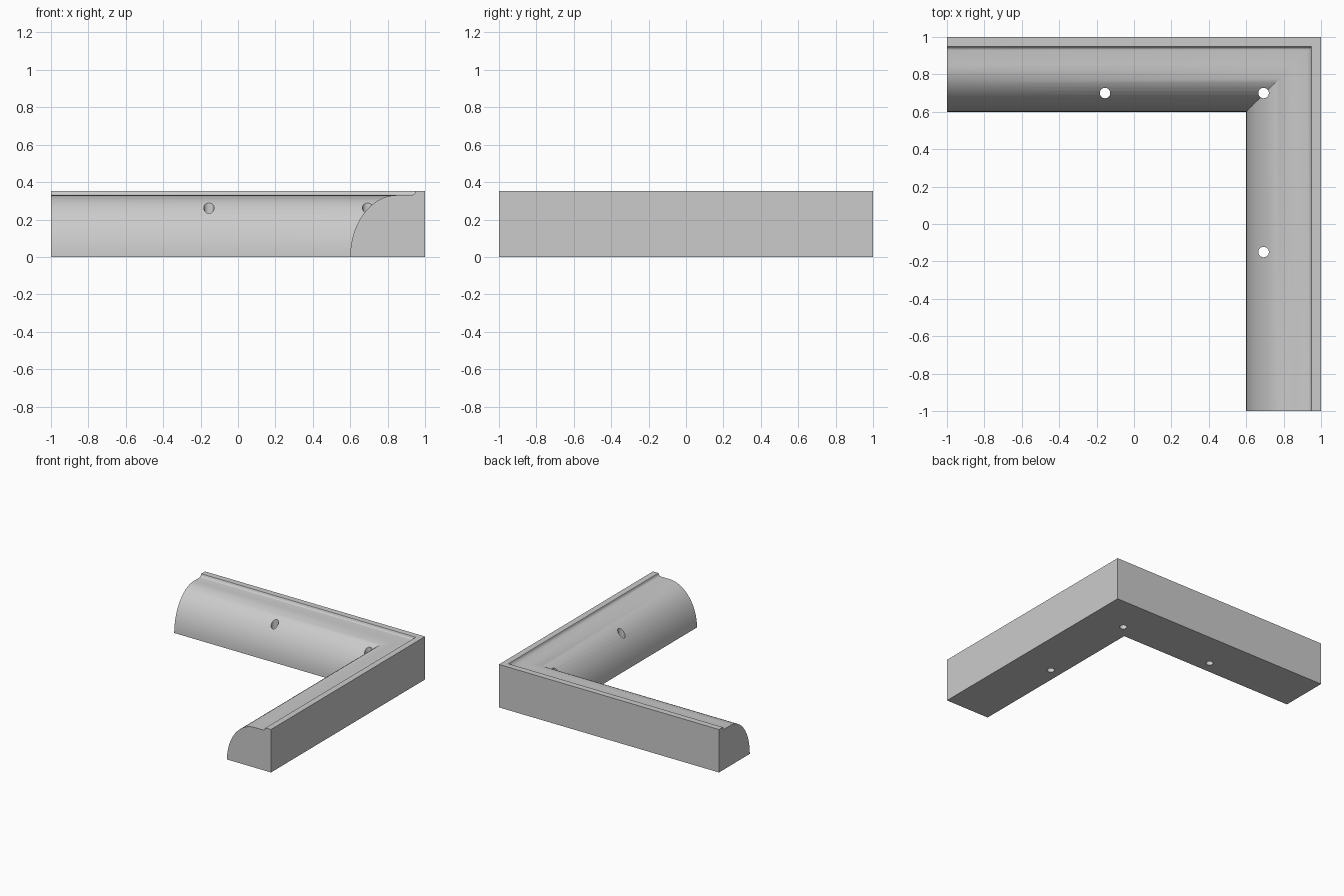
import bpy, bmesh, math

cube = bpy.data.objects.get("Cube")
if cube:
    bpy.data.objects.remove(cube, do_unlink=True)

grey = bpy.data.materials.new("plain grey")
grey.use_nodes = True
colour = (0.6, 0.6, 0.6, 1)
grey.diffuse_color = colour
grey.node_tree.nodes["Principled BSDF"].inputs["Base Color"].default_value = colour

INNER, OUTER, TOP, LEDGE = 0.6, 1.0, 0.353, 0.33

# Moulding section: rounded inner face, flat ledge, small cove, raised outer rim
section = []
for i in range(17):
    a = math.pi / 2 * i / 16
    section.append((INNER + 0.25 * (1 - math.cos(a)), LEDGE * math.sin(a)))
for i in range(5):
    a = math.pi / 2 * i / 4
    section.append((0.928 + 0.02 * math.sin(a), LEDGE + 0.02 * (1 - math.cos(a))))
section += [(0.95, TOP), (OUTER, TOP), (OUTER, 0)]

# Sweep the section along two arms with a mitred corner
bm = bmesh.new()
rings = [[bm.verts.new(place(u) + (z,)) for u, z in section]
         for place in (lambda u: (-1, u), lambda u: (u, u), lambda u: (u, -1))]
n = len(section)
for r, s in zip(rings, rings[1:]):
    for i in range(n):
        j = (i + 1) % n
        bm.faces.new((r[i], r[j], s[j], s[i]))
bm.faces.new(rings[0])
bm.faces.new(rings[-1])
bmesh.ops.recalc_face_normals(bm, faces=bm.faces)
mesh = bpy.data.meshes.new("corner_moulding")
bm.to_mesh(mesh)
bm.free()
mesh.materials.append(grey)
moulding = bpy.data.objects.new("corner_moulding", mesh)
bpy.context.collection.objects.link(moulding)

# Vertical screw holes, one at the corner and one in each arm
cutters = []
for x, y in ((-0.155, 0.7), (0.693, 0.7), (0.693, -0.15)):
    bpy.ops.mesh.primitive_cylinder_add(vertices=32, radius=0.028, depth=1, location=(x, y, 0.2))
    cutter = bpy.context.object
    cutter.name = "hole_cutter"
    cutter.hide_render = True
    cutter.data.materials.append(grey)
    cutters.append(cutter)
    hole = moulding.modifiers.new("screw hole", 'BOOLEAN')
    hole.operation, hole.solver, hole.object = 'DIFFERENCE', 'EXACT', cutter

bpy.ops.object.select_all(action='DESELECT')
moulding.select_set(True)
bpy.context.view_layer.objects.active = moulding
for name in [m.name for m in moulding.modifiers]:
    bpy.ops.object.modifier_apply(modifier=name)
for cutter in cutters:
    bpy.data.objects.remove(cutter, do_unlink=True)
bpy.ops.object.shade_smooth_by_angle(angle=math.radians(30))
